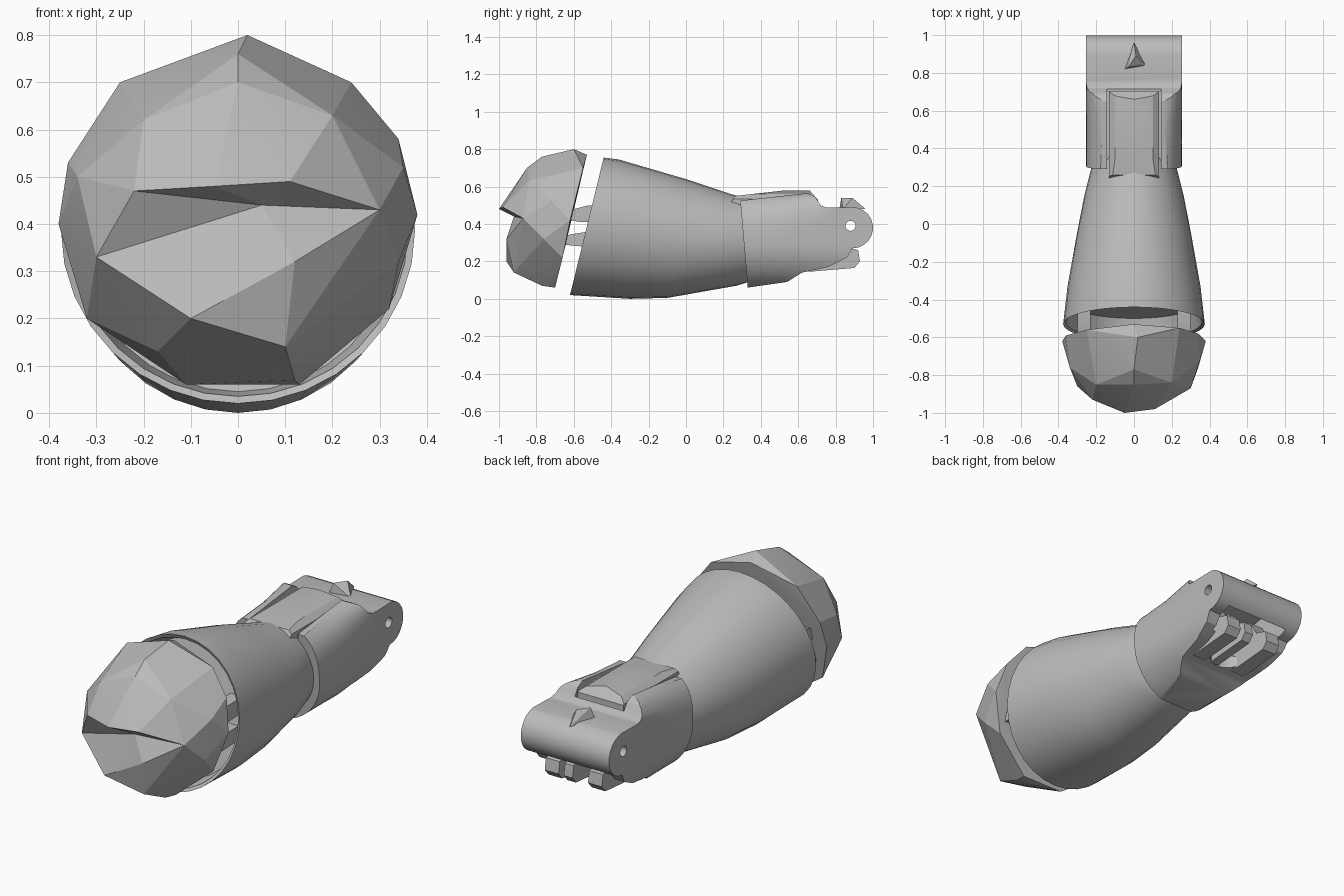
import bpy, bmesh
from math import sin, cos, pi, radians, copysign

cube = bpy.data.objects.get("Cube")
if cube:
    bpy.data.objects.remove(cube, do_unlink=True)

grey = bpy.data.materials.new("plain grey")
grey.use_nodes = True
colour = (.5, .5, .5, 1)
grey.diffuse_color = colour
for node in grey.node_tree.nodes:
    if node.type == 'BSDF_PRINCIPLED':
        node.inputs["Base Color"].default_value = colour


def finish(name, bm):
    bmesh.ops.recalc_face_normals(bm, faces=bm.faces[:])
    mesh = bpy.data.meshes.new(name)
    bm.to_mesh(mesh)
    bm.free()
    obj = bpy.data.objects.new(name, mesh)
    bpy.context.scene.collection.objects.link(obj)
    mesh.materials.append(grey)
    return obj


def hull(points):
    bm = bmesh.new()
    for p in points:
        bm.verts.new(p)
    bmesh.ops.convex_hull(bm, input=bm.verts[:])
    loose = [v for v in bm.verts if not v.link_faces]
    bmesh.ops.delete(bm, geom=loose, context='VERTS')
    return bm


def loft(name, rings):
    bm = bmesh.new()
    loops = [[bm.verts.new(p) for p in ring] for ring in rings]
    n = len(loops[0])
    for a, b in zip(loops, loops[1:]):
        for i in range(n):
            j = (i + 1) % n
            bm.faces.new((a[i], a[j], b[j], b[i]))
    bm.faces.new(loops[0])
    bm.faces.new(loops[-1])
    return finish(name, bm)


def prism(name, outline, axis, low, high):
    place = {'x': lambda a, b, t: (t, a, b),
             'y': lambda a, b, t: (a, t, b),
             'z': lambda a, b, t: (a, b, t)}[axis]
    return loft(name, [[place(a, b, t) for a, b in outline] for t in (low, high)])


def combine(obj, cutter, operation='DIFFERENCE'):
    mod = obj.modifiers.new("cut", 'BOOLEAN')
    mod.operation = operation
    mod.solver = 'EXACT'
    mod.object = cutter
    cutter.hide_render = True
    bpy.context.view_layer.update()
    graph = bpy.context.evaluated_depsgraph_get()
    mesh = bpy.data.meshes.new_from_object(obj.evaluated_get(graph))
    obj.modifiers.clear()
    obj.data = mesh
    bpy.data.objects.remove(cutter, do_unlink=True)


def shade(obj, angle):
    bpy.ops.object.select_all(action='DESELECT')
    obj.select_set(True)
    bpy.context.view_layer.objects.active = obj
    bpy.ops.object.shade_smooth_by_angle(angle=radians(angle))


def arc(cx, cz, r, start, end, steps):
    angles = [start + (end - start) * i / steps for i in range(steps + 1)]
    return [(cx + r * cos(t), cz + r * sin(t)) for t in angles]


# Faceted ball head with a slanted back
head_bm = hull([
    (.02, -.6, .8), (-.25, -.56, .7), (.24, -.55, .7), (0, -.53, .77),
    (.34, -.58, .58), (.38, -.62, .42), (-.36, -.59, .53), (-.38, -.62, .4),
    (-.32, -.67, .2), (.32, -.66, .22), (.13, -.7, .06), (-.11, -.7, .06),
    (-.05, -1, .48), (.11, -.98, .49), (-.22, -.93, .47), (-.1, -.96, .2),
    (.1, -.92, .14), (0, -.85, .7), (.2, -.84, .63), (-.2, -.85, .62),
    (0, -.77, .76), (.3, -.87, .43), (-.3, -.86, .33), (.34, -.76, .32),
    (-.34, -.76, .5), (-.17, -.8, .13), (.35, -.72, .52), (.12, -.77, .07),
    (-.21, -.94, .32), (.12, -.96, .32)])

# Shallow dent across the face: the front facets fan in to one sunken point
front = [f for f in head_bm.faces
         if all(v.co.y < -.85 and .18 < v.co.z < .5 for v in f.verts)]
edges = {e for f in front for e in f.edges}
rim = [e for e in edges if sum(f in front for f in e.link_faces) == 1]
sunken = head_bm.verts.new((.05, -.92, .44))
bmesh.ops.delete(head_bm, geom=front, context='FACES_ONLY')
for e in rim:
    head_bm.faces.new((e.verts[0], e.verts[1], sunken))
loose = [e for e in head_bm.edges if not e.link_faces]
bmesh.ops.delete(head_bm, geom=loose, context='EDGES')
shade(finish("head", head_bm), 14)


# Tapering body: each ring is top y, top z, bottom y, bottom z, half width, side pull
def ring(top_y, top_z, low_y, low_z, half, pull=0, sides=32):
    points = []
    for i in range(sides):
        t = 2 * pi * i / sides
        k = (1 + cos(t)) / 2
        points.append((half * sin(t),
                       low_y + (top_y - low_y) * k - pull * sin(t) ** 2,
                       low_z + (top_z - low_z) * k))
    return points


body = loft("body", [
    ring(-.34, .7, -.5, .045, .335),
    ring(-.43, .735, -.61, .035, .36),
    ring(-.44, .755, -.62, .02, .375),
    ring(-.36, .745, -.3, 0, .352),
    ring(0, .64, -.1, .005, .302),
    ring(.24, .56, .27, .07, .262, .1),
    ring(.28, .55, .32, .085, .225),
    ring(.4, .52, .4, .12, .19)])
shade(body, 25)

# Link lugs joining the head and body
for side, label in ((-1, "right"), (1, "left")):
    for low, high, tip in ((.42, .5, -.62), (.29, .36, -.66)):
        lug = prism(label + "_link", [(tip, low), (tip + .02, high - .02),
                    (-.52, high), (-.38, high), (-.38, low), (-.56, low - .01)],
                    'x', side * .23, side * .3)
        shade(lug, 25)


# Rear sleeve section: round at the front, square-topped at the rear
def section(y, top_power, low_power, sides=48):
    points = []
    for i in range(sides):
        t = 2 * pi * (i + .5) / sides
        power = top_power if sin(t) > 0 else low_power
        x = copysign(abs(cos(t)) ** (2 / power), cos(t))
        z = copysign(abs(sin(t)) ** (2 / power), sin(t))
        points.append((.255 * x, y, .305 + .265 * z))
    return points


sleeve = prism("rear_sleeve", [
    (.29, .525), (.65, .565), (.69, .545), (.72, .5), (.75, .487), (.9, .49)]
    + arc(.89, .38, .11, 1.3, -pi / 2, 10)
    + [(.86, .22), (.76, .17), (.62, .14), (.54, .09), (.33, .06)], 'x', -.3, .3)
combine(sleeve, loft("section_helper", [
    section(.2, 2.6, 2), section(.32, 2.7, 2), section(.5, 3.2, 2),
    section(.72, 6, 2.1), section(.8, 16, 2.2), section(1.1, 16, 2.2)]), 'INTERSECT')

# Inner cavity, rounded bottom slot, pin hole and top channel
combine(sleeve, prism("cavity_cutter", [
    (.6, .23), (.61, .35), (.68, .42), (.86, .455), (.95, .44), (.975, .38),
    (.955, .3), (.96, .2), (.72, .21)], 'x', -.185, .185))
combine(sleeve, prism("slot_cutter", arc(0, .75, .1, pi, 2 * pi, 10)
                      + [(.1, 1.1), (-.1, 1.1)], 'z', 0, .265))
combine(sleeve, prism("pin_cutter", arc(.88, .39, .027, 0, 1.9 * pi, 15),
                      'x', -.4, .4))
combine(sleeve, prism("channel_cutter", [(.2, .47), (.715, .5), (.715, .7), (.2, .7)],
                      'x', -.142, .142))
shade(sleeve, 25)

# Raised tongue running from the body into the sleeve
tongue = prism("top_tongue", [(-.132, .4), (-.132, .535), (-.1, .56), (0, .58),
               (.1, .56), (.132, .535), (.132, .4)], 'y', .15, .8)
combine(tongue, prism("tongue_helper", [(.2, .44), (.26, .55), (.62, .59),
                      (.66, .58), (.705, .53), (.705, .44)], 'x', -.3, .3), 'INTERSECT')
shade(tongue, 25)

# Small spike on the rear plate
finish("top_spike", hull([(-.05, .82, .48), (.065, .84, .48), (0, .96, .48),
                          (-.03, .83, .54), (.01, .89, .54), (.03, .85, .51)]))

# Prongs beside and inside the rear opening
for x, half in ((-.125, .04), (.03, .025), (.125, .04)):
    prong = prism("rear_prong", [(.62, .34), (.63, .16), (.66, .145), (.9, .165),
                  (.93, .2), (.92, .26), (.85, .28), (.8, .36)],
                  'x', x - half, x + half)
    shade(prong, 25)
